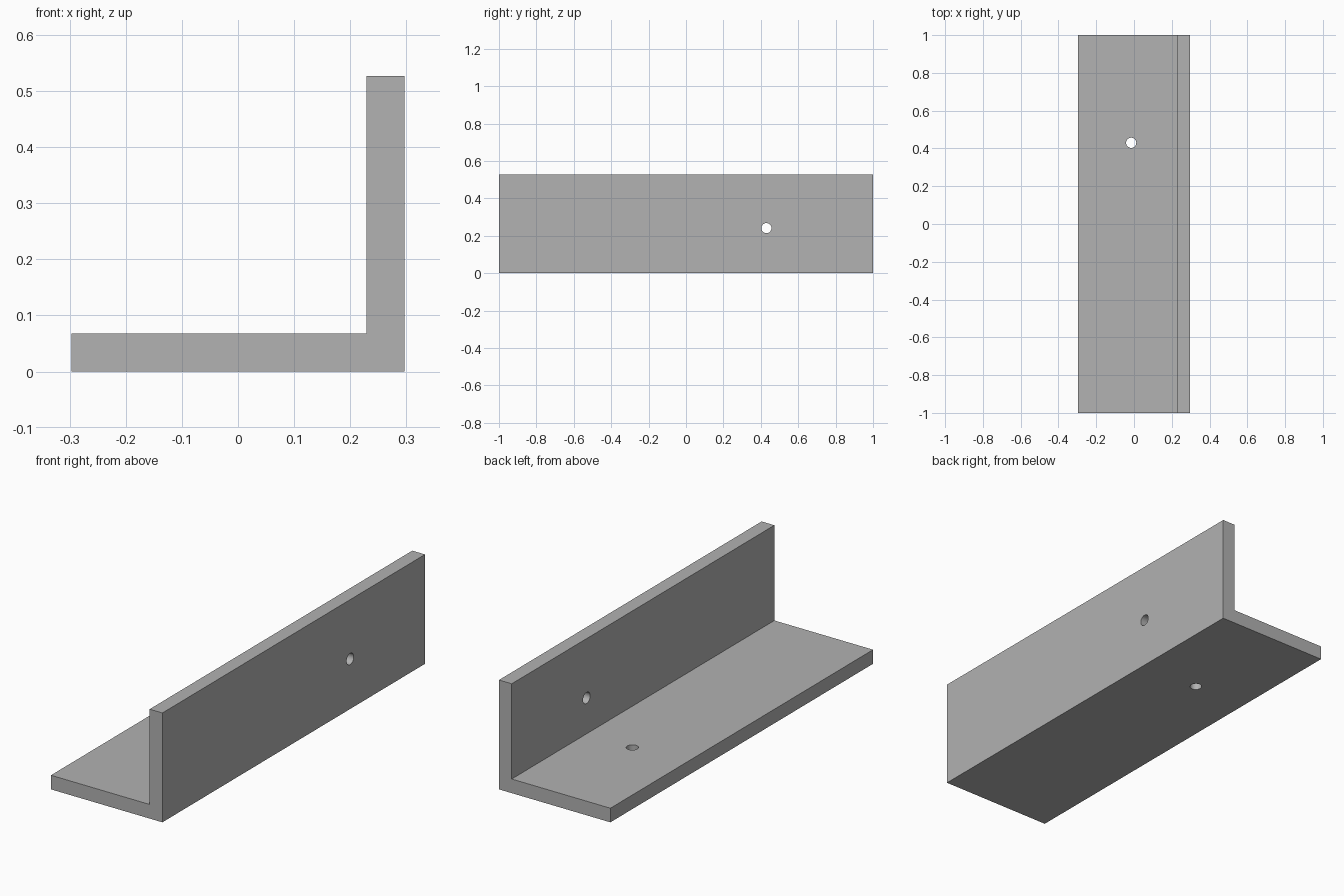
import bpy, bmesh, math

cube = bpy.data.objects.get("Cube")
if cube:
    bpy.data.objects.remove(cube, do_unlink=True)

HALF_W, HALF_L = 0.297, 1.0
HEIGHT, THICK = 0.527, 0.068
HOLE_R, HOLE_Y = 0.027, 0.43

# Plain grey material
grey = bpy.data.materials.new("plain grey")
grey.use_nodes = True
colour = (0.445, 0.445, 0.445, 1)
grey.diffuse_color = colour
grey.node_tree.nodes["Principled BSDF"].inputs["Base Color"].default_value = colour

# L-shaped profile extruded along the length
profile = [(-HALF_W, 0), (HALF_W, 0), (HALF_W, HEIGHT),
           (HALF_W - THICK, HEIGHT), (HALF_W - THICK, THICK), (-HALF_W, THICK)]
bm = bmesh.new()
end = bm.faces.new([bm.verts.new((x, -HALF_L, z)) for x, z in profile])
ext = bmesh.ops.extrude_face_region(bm, geom=[end])
far = [v for v in ext["geom"] if isinstance(v, bmesh.types.BMVert)]
bmesh.ops.translate(bm, verts=far, vec=(0, 2 * HALF_L, 0))
bmesh.ops.recalc_face_normals(bm, faces=bm.faces)
mesh = bpy.data.meshes.new("angle_bracket")
bm.to_mesh(mesh)
bm.free()
mesh.materials.append(grey)
bracket = bpy.data.objects.new("angle_bracket", mesh)
bpy.context.collection.objects.link(bracket)


# Round screw hole cut through one flange
def drill(name, location, rotation):
    bpy.ops.mesh.primitive_cylinder_add(vertices=32, radius=HOLE_R, depth=THICK * 2,
                                        location=location, rotation=rotation)
    cutter = bpy.context.object
    cutter.name = name
    cutter.hide_render = True
    cutter.data.materials.append(grey)
    mod = bracket.modifiers.new(name, "BOOLEAN")
    mod.operation = "DIFFERENCE"
    mod.solver = "EXACT"
    mod.object = cutter
    bpy.context.view_layer.objects.active = bracket
    bpy.ops.object.modifier_apply(modifier=mod.name)
    bpy.data.objects.remove(cutter, do_unlink=True)


drill("base_hole", (-0.015, HOLE_Y, THICK / 2), (0, 0, 0))
drill("wall_hole", (HALF_W - THICK / 2, HOLE_Y, 0.241), (0, math.pi / 2, 0))

# Smooth hole walls, sharp outer edges
bpy.ops.object.select_all(action="DESELECT")
bracket.select_set(True)
bpy.context.view_layer.objects.active = bracket
bpy.ops.object.shade_smooth_by_angle(angle=math.radians(30))
